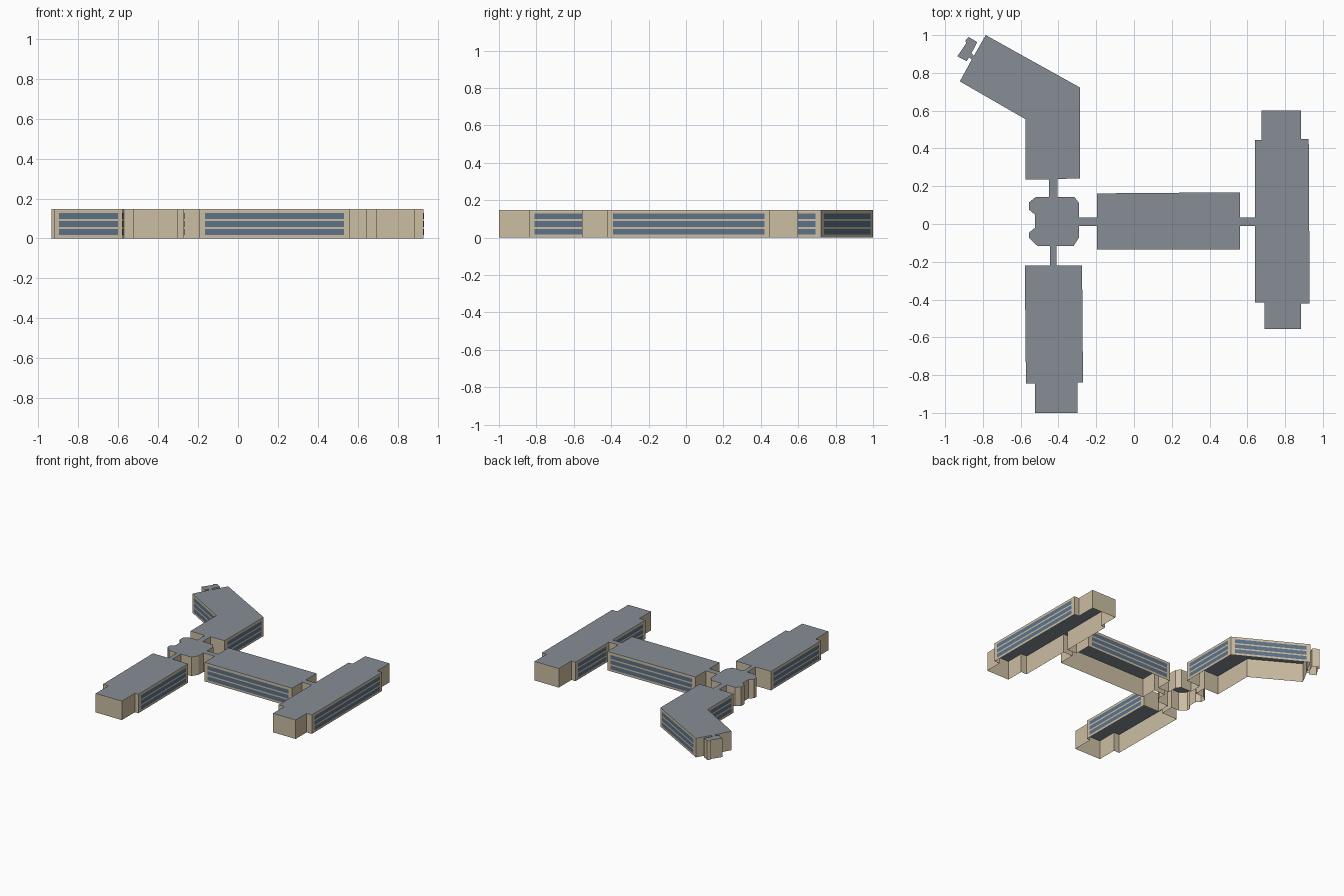
import bpy, bmesh
from mathutils import Vector

if "Cube" in bpy.data.objects:
    bpy.data.objects.remove(bpy.data.objects["Cube"])

H, TRIM = 0.147, 0.139


def material(name, rgb):
    m = bpy.data.materials.new(name)
    m.diffuse_color = (*rgb, 1)
    m.use_nodes = True
    m.node_tree.nodes["Principled BSDF"].inputs["Base Color"].default_value = m.diffuse_color
    return m


TAN = material("tan_wall", (0.60, 0.51, 0.36))
PALE = material("pale_trim", (0.68, 0.60, 0.44))
GREY = material("grey_roof", (0.24, 0.27, 0.30))
BLUE = material("blue_glass", (0.11, 0.17, 0.25))


def make_object(name, polygons, mat):
    bm = bmesh.new()
    for poly in polygons:
        bm.faces.new([bm.verts.new(p) for p in poly])
    bmesh.ops.remove_doubles(bm, verts=bm.verts, dist=1e-5)
    mesh = bpy.data.meshes.new(name)
    bm.to_mesh(mesh)
    bm.free()
    mesh.materials.append(mat)
    ob = bpy.data.objects.new(name, mesh)
    bpy.context.collection.objects.link(ob)
    return ob


def wall(a, b, z0, z1):
    return [(a.x, a.y, z0), (b.x, b.y, z0), (b.x, b.y, z1), (a.x, a.y, z1)]


# Footprint, counter-clockwise, one run of corners per wing
south_wing_east = [(-.525, -1), (-.30, -1), (-.30, -.84), (-.27, -.84), (-.275, -.22), (-.41, -.22)]
hub_east_low = [(-.41, -.117), (-.32, -.117), (-.29, -.07), (-.29, -.01)]
middle_south = [(-.195, -.01), (-.195, -.135), (.56, -.135), (.56, -.01)]
east_bar = [(.64, -.01), (.64, -.415), (.69, -.415), (.69, -.555), (.885, -.555), (.885, -.42),
            (.93, -.42), (.925, .45), (.885, .45), (.885, .60), (.675, .60), (.675, .445),
            (.64, .445), (.64, .035)]
middle_north = [(.56, .035), (.56, .168), (-.195, .162), (-.195, .035)]
hub_east_high = [(-.29, .035), (-.29, .11), (-.315, .143), (-.405, .143)]
north_wing_east = [(-.405, .238), (-.285, .242), (-.285, .722), (-.785, 1.0)]
annex = [(-.848, .89), (-.86, .905), (-.83, .963), (-.875, .99), (-.893, .97), (-.888, .958),
         (-.935, .888), (-.886, .862), (-.874, .882), (-.859, .871)]
north_wing_west = [(-.922, .755), (-.575, .555), (-.575, .235), (-.45, .235)]
hub_west = [(-.45, .143), (-.52, .143), (-.555, .115), (-.555, .075), (-.525, .05), (-.525, -.02),
            (-.555, -.045), (-.555, -.075), (-.51, -.117), (-.445, -.117)]
south_wing_west = [(-.445, -.22), (-.578, -.22), (-.572, -.845), (-.525, -.845)]

outline = [Vector(p) for p in south_wing_east + hub_east_low + middle_south + east_bar
           + middle_north + hub_east_high + north_wing_east + annex + north_wing_west
           + hub_west + south_wing_west]
edges = list(zip(outline, outline[1:] + outline[:1]))

# Walls, open underneath, with a thin trim band at the top
make_object("walls", [wall(a, b, 0, TRIM) for a, b in edges], TAN)
make_object("roof_trim", [wall(a, b, TRIM, H) for a, b in edges], PALE)

# Flat roof
make_object("roof", [[(p.x, p.y, H) for p in outline]], GREY)

# Three window bands on every long wall
bands = []
for a, b in edges:
    d = b - a
    if d.length < 0.305:
        continue
    d.normalize()
    out = Vector((d.y, -d.x)) * 0.002
    for floor in range(3):
        z = 0.017 + 0.0405 * floor
        bands.append(wall(a + d * 0.03 + out, b - d * 0.03 + out, z, z + 0.03))
make_object("window_bands", bands, BLUE)
